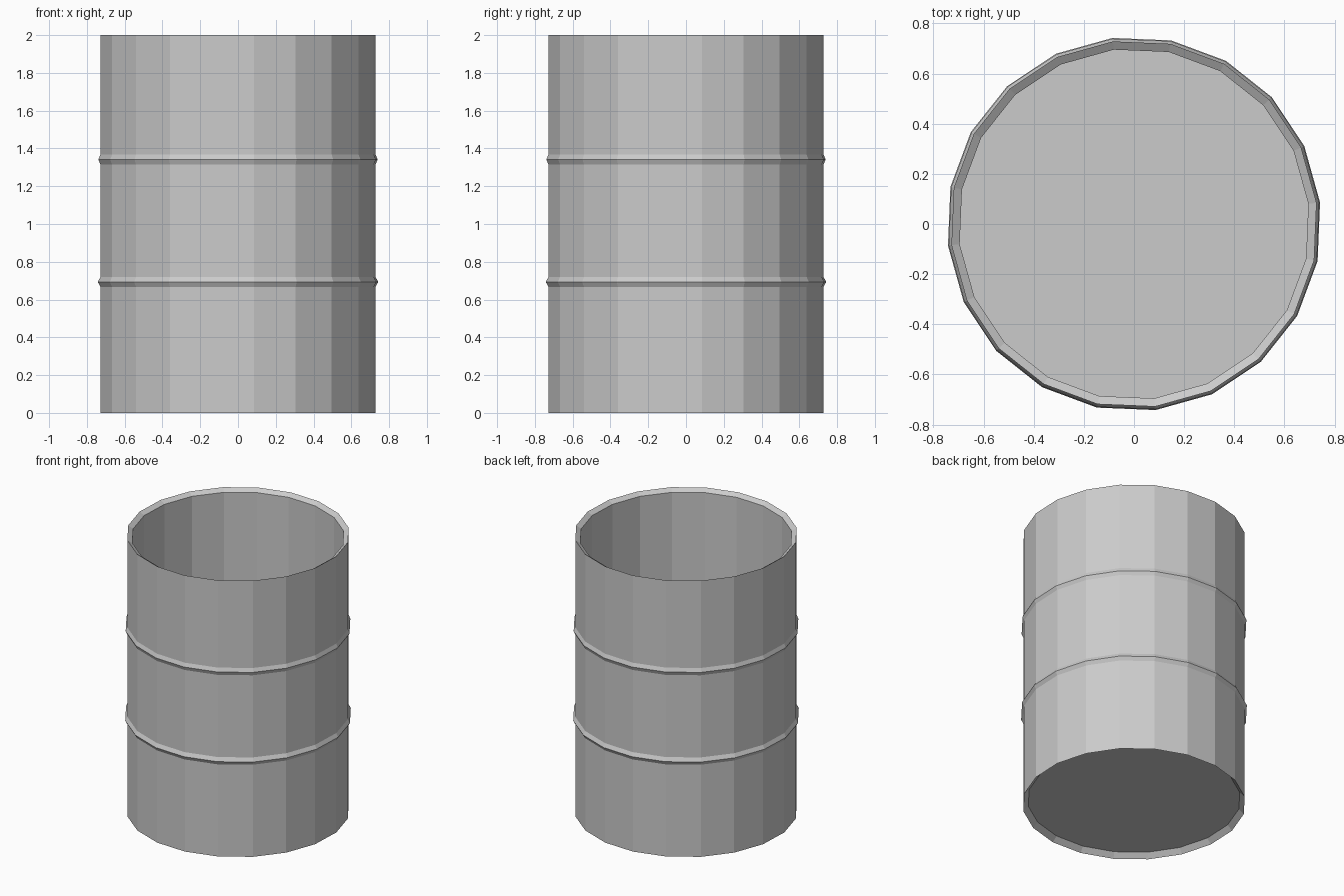
import bpy, bmesh
from math import cos, sin, radians, tau

if "Cube" in bpy.data.objects:
    bpy.data.objects.remove(bpy.data.objects["Cube"])

SIDES = 20
TURN = radians(6.6)

# Barrel section (radius, height): base recess, outer wall with two ribs, rim, inner wall, floor
profile = [(0.70, 0.035), (0.733, 0.0)]
for z, r in ((0.693, 0.747), (1.341, 0.744)):
    profile += [(0.733, z - 0.026), (r, z), (0.733, z + 0.027)]
profile += [(0.733, 2.0), (0.70, 1.978), (0.70, 0.05)]

bm = bmesh.new()
rings = [[bm.verts.new((r * cos(TURN + tau * i / SIDES), r * sin(TURN + tau * i / SIDES), z))
          for i in range(SIDES)] for r, z in profile]

# Walls between neighbouring rings
for a, b in zip(rings, rings[1:]):
    for i in range(SIDES):
        j = (i + 1) % SIDES
        bm.faces.new((a[i], a[j], b[j], b[i]))

# Underside and inside floor
bm.faces.new(rings[0][::-1])
bm.faces.new(rings[-1])
bmesh.ops.recalc_face_normals(bm, faces=bm.faces)

mesh = bpy.data.meshes.new("barrel")
bm.to_mesh(mesh)
bm.free()
bpy.context.collection.objects.link(bpy.data.objects.new("barrel", mesh))
